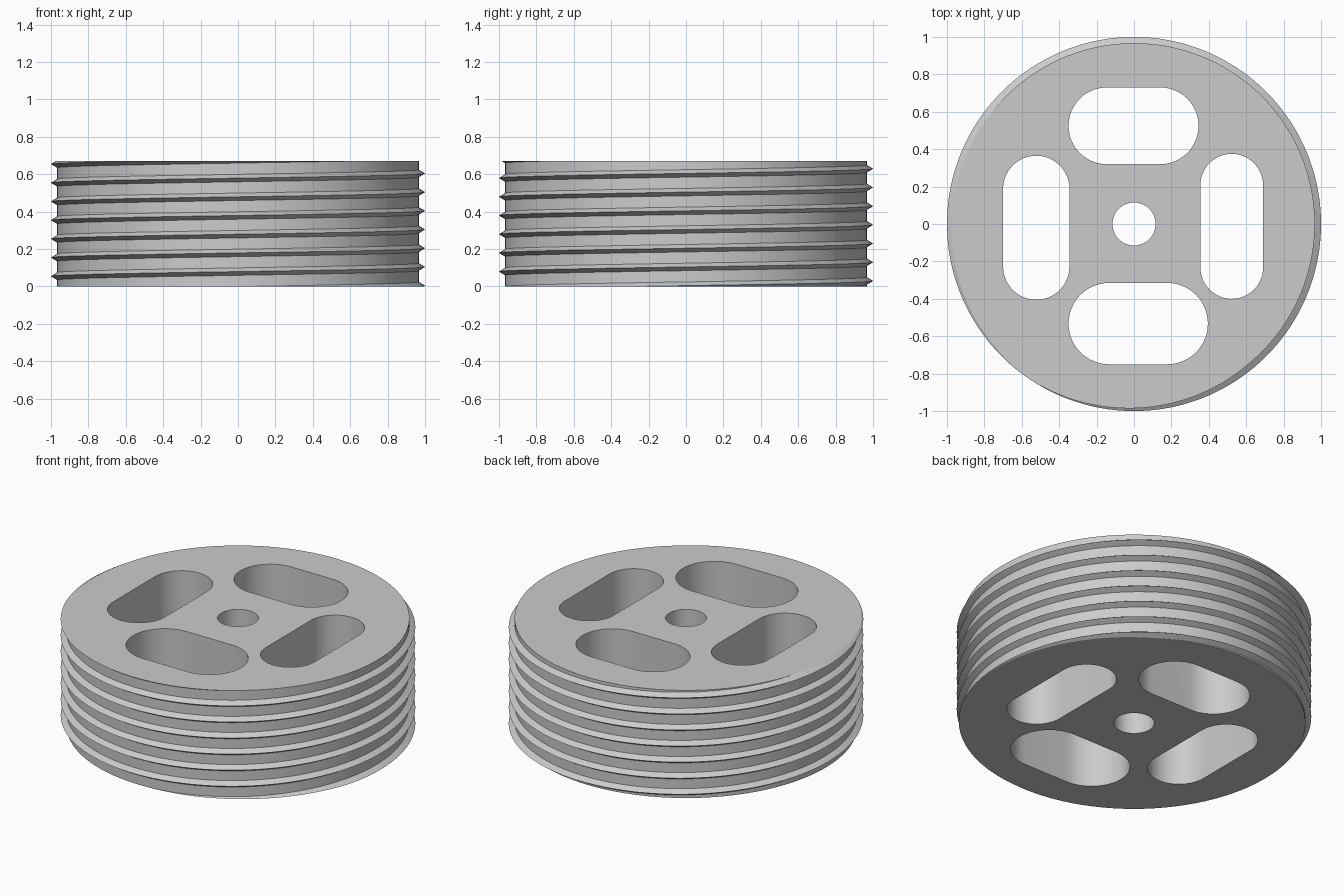
import bpy
import bmesh
from math import sin, cos, pi, tau, radians

if "Cube" in bpy.data.objects:
    bpy.data.objects.remove(bpy.data.objects["Cube"])

HEIGHT = 0.67
ROOT, CREST = 0.967, 1.0
PITCH, HALF_RIDGE, PHASE = 0.1, 0.02, 0.004
STEPS = 180       # segments per turn
ARC = 24          # segments per half circle

grey = bpy.data.materials.new("plain grey")
grey.use_nodes = True
COLOUR = (0.6, 0.6, 0.6, 1)
grey.diffuse_color = COLOUR
grey.node_tree.nodes["Principled BSDF"].inputs["Base Color"].default_value = COLOUR


def make_object(name, bm):
    bmesh.ops.recalc_face_normals(bm, faces=bm.faces)
    mesh = bpy.data.meshes.new(name)
    bm.to_mesh(mesh)
    bm.free()
    mesh.materials.append(grey)
    obj = bpy.data.objects.new(name, mesh)
    bpy.context.collection.objects.link(obj)
    return obj


def threaded_body():
    """Sweep the ridge profile along a helix, then trim and cap both ends."""
    bm = bmesh.new()
    profile = [(ROOT, -HALF_RIDGE), (CREST, 0), (ROOT, HALF_RIDGE)]
    rows = []
    for i in range(-2 * STEPS, 9 * STEPS):
        a = tau * i / STEPS
        rise = PHASE + PITCH * i / STEPS
        rows.append([bm.verts.new((r * cos(a), r * sin(a), rise + dz)) for r, dz in profile])
    for i in range(len(rows) - STEPS - 1):
        # the last point of each row joins the same row one turn higher
        low = rows[i] + [rows[i + STEPS][0]]
        nxt = rows[i + 1] + [rows[i + 1 + STEPS][0]]
        for k in range(3):
            bm.faces.new((low[k], nxt[k], nxt[k + 1], low[k + 1]))
    for z, direction in ((0, -1), (HEIGHT, 1)):
        bmesh.ops.bisect_plane(bm, geom=bm.verts[:] + bm.edges[:] + bm.faces[:], dist=1e-6,
                               plane_co=(0, 0, z), plane_no=(0, 0, direction), clear_outer=True)
    bmesh.ops.delete(bm, geom=[v for v in bm.verts if not v.link_faces], context='VERTS')
    bmesh.ops.holes_fill(bm, edges=[e for e in bm.edges if e.is_boundary], sides=0)
    return make_object("threaded_wheel", bm)


def add_slot(bm, x0, x1, y0, y1):
    """Upright prism with a round-ended outline filling the given rectangle."""
    cx, cy = (x0 + x1) / 2, (y0 + y1) / 2
    r = min(x1 - x0, y1 - y0) / 2
    dx, dy = (x1 - x0) / 2 - r, (y1 - y0) / 2 - r
    start = -pi / 2 if dx > dy else 0
    outline = []
    for side in (1, -1):
        for k in range(ARC + 1):
            a = start + pi * k / ARC
            px, py = dx + r * cos(a), dy + r * sin(a)
            point = (cx + side * px, cy + side * py)
            # a plain circle shares its end points between both halves
            if k < ARC or dx + dy > 1e-4:
                outline.append(bm.verts.new((*point, -0.1)))
    base = bm.faces.new(outline)
    top = bmesh.ops.extrude_face_region(bm, geom=[base])
    verts = [g for g in top["geom"] if isinstance(g, bmesh.types.BMVert)]
    bmesh.ops.translate(bm, verts=verts, vec=(0, 0, HEIGHT + 0.2))


wheel = threaded_body()

# Four slots around a round axle hole
cut = bmesh.new()
for rect in ((-0.35, 0.345, 0.32, 0.73),
             (-0.35, 0.395, -0.75, -0.315),
             (-0.70, -0.345, -0.405, 0.365),
             (0.355, 0.69, -0.40, 0.375),
             (-0.115, 0.115, -0.115, 0.115)):
    add_slot(cut, *rect)
cutter = make_object("hole_cutter", cut)
cutter.hide_render = True

holes = wheel.modifiers.new("holes", 'BOOLEAN')
holes.operation = 'DIFFERENCE'
holes.solver = 'EXACT'
holes.object = cutter

bpy.ops.object.select_all(action='DESELECT')
wheel.select_set(True)
bpy.context.view_layer.objects.active = wheel
bpy.ops.object.modifier_apply(modifier=holes.name)
bpy.data.objects.remove(cutter)
bpy.ops.object.shade_smooth_by_angle(angle=radians(22))
